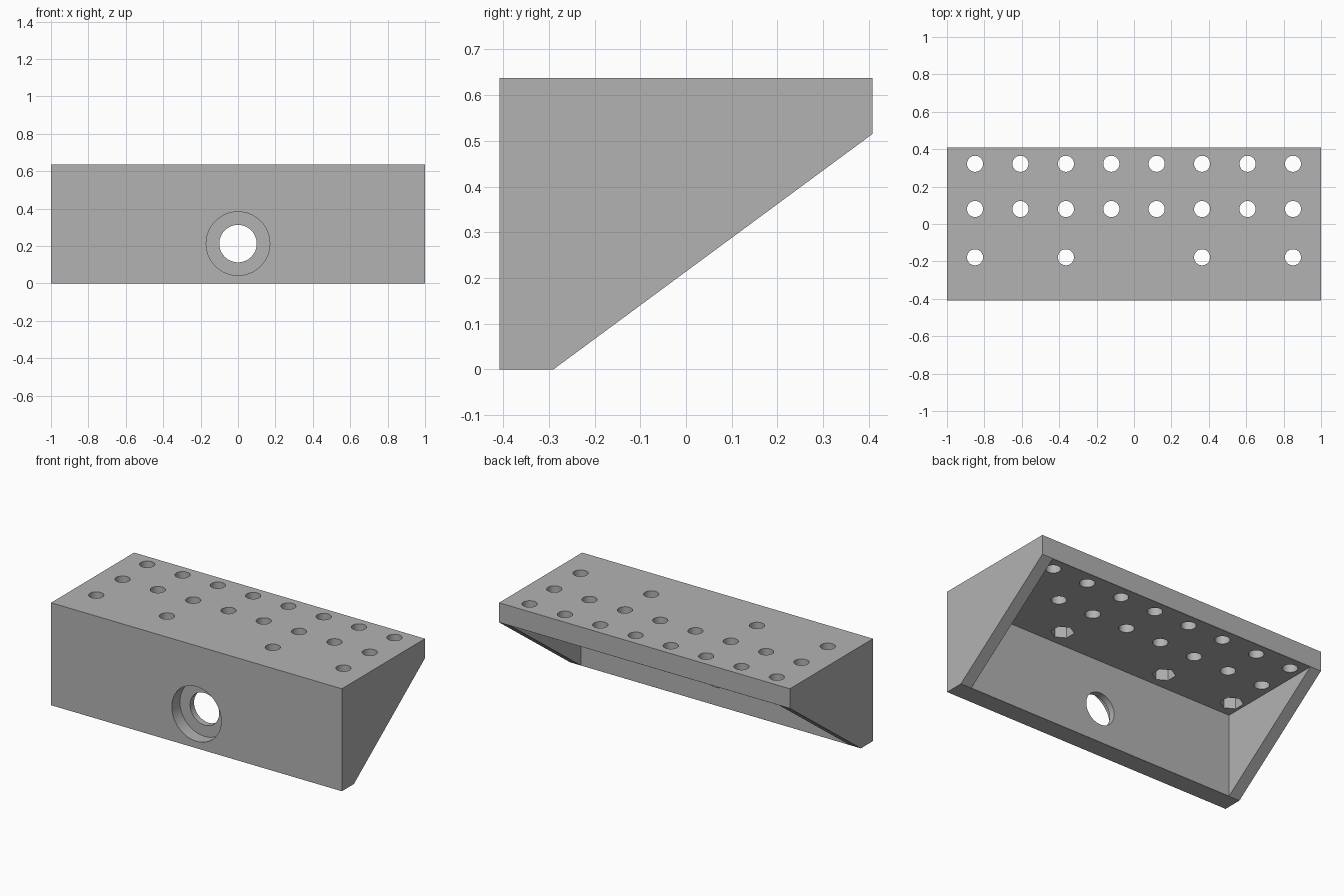
import bpy
import bmesh
from math import sin, cos, tau
from mathutils import Vector

if "Cube" in bpy.data.objects:
    bpy.data.objects.remove(bpy.data.objects["Cube"], do_unlink=True)

FRONT, BACK, TOP = -0.408, 0.408, 0.637
WALL_Y, PLATE_Z = -0.289, 0.514     # inner faces of front wall and top plate
SIDE_X = 0.925                      # inner faces of side walls
BORE_Z = 0.213

grey = bpy.data.materials.new("plain grey")
grey.use_nodes = True
grey.diffuse_color = (0.45, 0.45, 0.45, 1)
grey.node_tree.nodes["Principled BSDF"].inputs["Base Color"].default_value = grey.diffuse_color


def prism(bm, points, sweep):
    """Sweep a flat outline along a vector into a closed solid."""
    face = bm.faces.new([bm.verts.new(p) for p in points])
    grown = bmesh.ops.extrude_face_region(bm, geom=[face], use_keep_orig=True)
    verts = [g for g in grown["geom"] if isinstance(g, bmesh.types.BMVert)]
    bmesh.ops.translate(bm, verts=verts, vec=Vector(sweep))


def ring(x, y, r, n):
    """Outline of a regular polygon with its first corner towards +y."""
    return [(x + r * sin(tau * i / n), y + r * cos(tau * i / n)) for i in range(n)]


def upright(bm, x, y, r, n, z0, z1):
    prism(bm, [(a, b, z0) for a, b in ring(x, y, r, n)], (0, 0, z1 - z0))


def forward(bm, r, y0, y1):
    prism(bm, [(a, y0, b) for a, b in ring(0, BORE_Z, r, 64)], (0, y1 - y0, 0))


def finish(bm, name):
    bmesh.ops.recalc_face_normals(bm, faces=bm.faces)
    mesh = bpy.data.meshes.new(name)
    bm.to_mesh(mesh)
    bm.free()
    mesh.materials.append(grey)
    obj = bpy.data.objects.new(name, mesh)
    bpy.context.collection.objects.link(obj)
    return obj


# Solid wedge body
bm = bmesh.new()
outline = [(FRONT, 0), (-0.29, 0), (BACK, 0.515), (BACK, TOP), (FRONT, TOP)]
prism(bm, [(-1, y, z) for y, z in outline], (2, 0, 0))
bracket = finish(bm, "bracket")

# Hollow between the side walls
bm = bmesh.new()
hollow = [(WALL_Y, -0.1), (0.5, -0.1), (0.5, PLATE_Z), (WALL_Y, PLATE_Z)]
prism(bm, [(-SIDE_X, y, z) for y, z in hollow], (2 * SIDE_X, 0, 0))
cutters = [finish(bm, "hollow_cutter")]

# Through holes: two full rows, one sparse row, and the front bore
bm = bmesh.new()
columns = [s * x for x in (0.121, 0.364, 0.607, 0.85) for s in (-1, 1)]
sparse = [s * x for x in (0.364, 0.85) for s in (-1, 1)]
for y, xs in ((0.322, columns), (0.08, columns), (-0.178, sparse)):
    for x in xs:
        upright(bm, x, y, 0.043, 40, 0.45, 0.7)
forward(bm, 0.1, -0.5, -0.2)
cutters.append(finish(bm, "hole_cutter"))

# Hexagonal nut pockets under the sparse row, and the front counterbore
bm = bmesh.new()
for x in sparse:
    upright(bm, x, -0.178, 0.066, 6, 0.45, PLATE_Z + 0.08)
forward(bm, 0.17, -0.5, FRONT + 0.08)
cutters.append(finish(bm, "pocket_cutter"))

# Cut everything and drop the cutters
bpy.context.view_layer.objects.active = bracket
bracket.select_set(True)
for cutter in cutters:
    mod = bracket.modifiers.new(cutter.name, "BOOLEAN")
    mod.operation, mod.solver, mod.object = "DIFFERENCE", "EXACT", cutter
    bpy.ops.object.modifier_apply(modifier=mod.name)
    bpy.data.objects.remove(cutter, do_unlink=True)

bpy.ops.object.shade_smooth_by_angle(angle=0.5)
